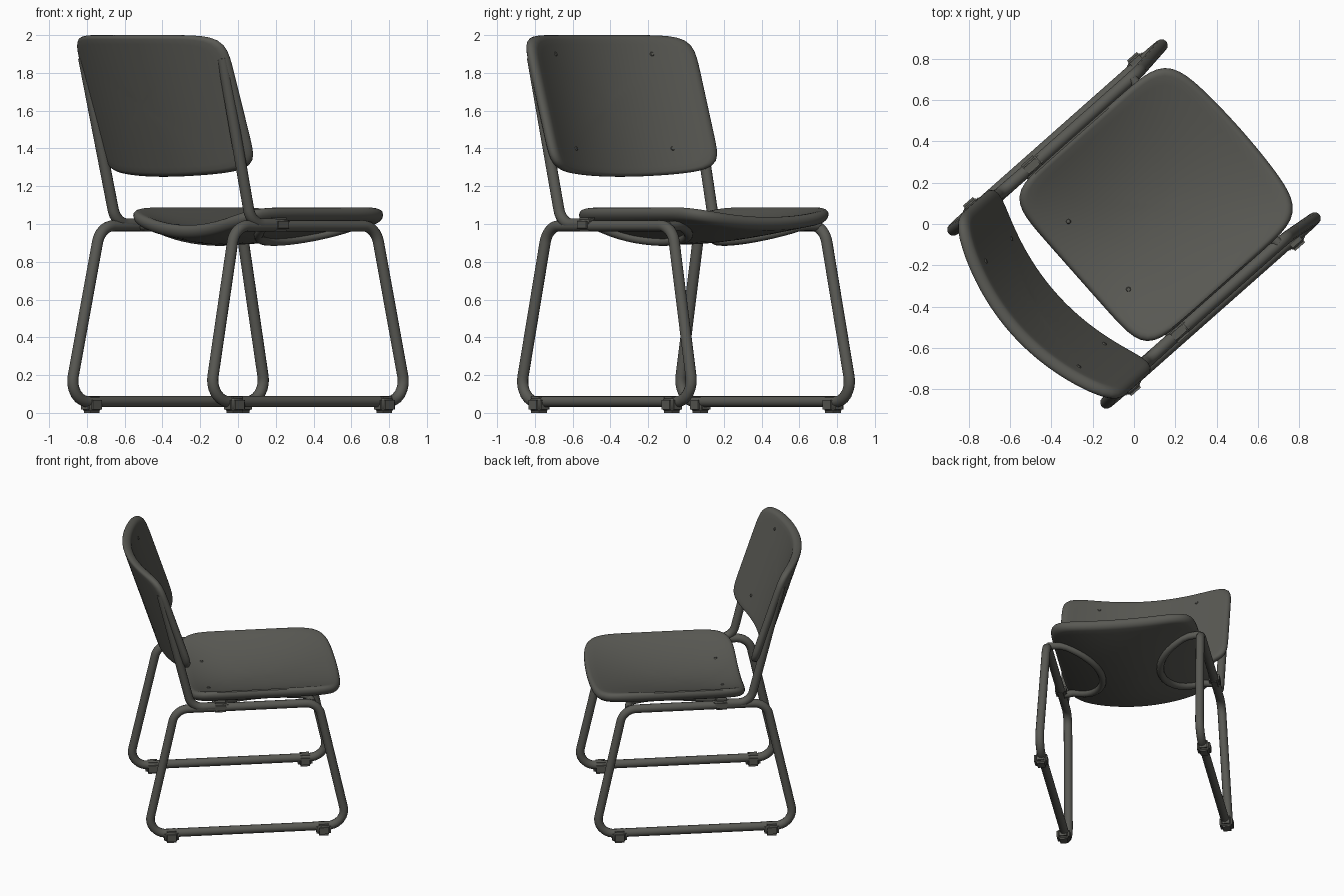
import bpy, bmesh, math
from mathutils import Matrix, Vector

cube = bpy.data.objects.get("Cube")
if cube:
    bpy.data.objects.remove(cube)

# The chair is built facing +x, then turned to its diagonal pose
TURN = Matrix.Rotation(math.radians(41.5), 4, 'Z')
BACK_HALF = 0.575

grey = bpy.data.materials.new("warm_dark_grey")
grey.use_nodes = True
colour = (0.1, 0.1, 0.088, 1)
grey.diffuse_color = colour
grey.node_tree.nodes["Principled BSDF"].inputs["Base Color"].default_value = colour


def finish(obj, angle=40):
    obj.data.materials.clear()
    obj.data.materials.append(grey)
    obj.matrix_world = TURN
    bpy.ops.object.select_all(action='DESELECT')
    obj.select_set(True)
    bpy.context.view_layer.objects.active = obj
    if obj.type == 'CURVE':
        bpy.ops.object.convert(target='MESH')
    bpy.ops.object.shade_smooth_by_angle(angle=math.radians(angle))


def mesh_object(name, bm):
    bmesh.ops.recalc_face_normals(bm, faces=bm.faces)
    me = bpy.data.meshes.new(name)
    bm.to_mesh(me)
    bm.free()
    obj = bpy.data.objects.new(name, me)
    bpy.context.collection.objects.link(obj)
    finish(obj)


def fillet(points, radius, cyclic):
    """Round every inner corner of a path."""
    pts = [Vector(p) for p in points]
    n, out = len(pts), []
    for i, p in enumerate(pts):
        if not cyclic and i in (0, n - 1):
            out.append(p)
            continue
        d1 = (pts[i - 1] - p).normalized()
        d2 = (pts[(i + 1) % n] - p).normalized()
        half = d1.angle(d2) / 2
        start = p + d1 * radius / math.tan(half)
        end = p + d2 * radius / math.tan(half)
        centre = p + (d1 + d2).normalized() * radius / math.sin(half)
        for k in range(9):
            ray = start.lerp(end, k / 8) - centre
            out.append(centre + ray.normalized() * radius)
    return out


def tube(name, path, radius=0.03, cyclic=False):
    cu = bpy.data.curves.new(name, 'CURVE')
    cu.dimensions = '3D'
    cu.bevel_depth = radius
    cu.bevel_resolution = 4
    cu.use_fill_caps = True
    sp = cu.splines.new('POLY')
    sp.points.add(len(path) - 1)
    for q, p in zip(sp.points, path):
        q.co = (*p, 1)
    sp.use_cyclic_u = cyclic
    obj = bpy.data.objects.new(name, cu)
    bpy.context.collection.objects.link(obj)
    finish(obj)


def shell(name, half_a, half_b, power, thick, place, count=120):
    """Rounded slab: rings of a soft rectangle, bent by place(a, b, depth)."""
    def ring(k, depth):
        verts = []
        for i in range(count):
            t = 2 * math.pi * i / count
            c, s = math.cos(t), math.sin(t)
            r = (abs(c / half_a) ** power + abs(s / half_b) ** power) ** (-1 / power)
            verts.append(bm.verts.new(place(k * r * c, k * r * s, depth)))
        return verts

    bm = bmesh.new()
    face = [0.15, 0.3, 0.45, 0.6, 0.75, 0.87]
    rim = [(1 - 0.06 * (1 - math.sin(t)), 0.5 - 0.5 * math.cos(t))
           for t in (math.pi * j / 8 for j in range(9))]
    profile = [(k, 0) for k in face] + rim + [(k, 1) for k in reversed(face)]
    rings = [ring(k, d * thick) for k, d in profile]
    for r1, r2 in zip(rings, rings[1:]):
        for i in range(count):
            j = (i + 1) % count
            bm.faces.new((r1[i], r1[j], r2[j], r2[i]))
    for r, depth in ((rings[0], 0), (rings[-1], thick)):
        pole = bm.verts.new(place(0, 0, depth))
        for i in range(count):
            bm.faces.new((r[i], r[(i + 1) % count], pole))
    mesh_object(name, bm)


def seat_top(u, v):
    # Dished across, deepest behind the middle, shallower at the front
    g = 1 - 0.6 * max(0, (u + 0.1) / 0.78) ** 2 - 0.3 * max(0, (-0.1 - u) / 0.27) ** 2
    return 1.095 - 0.135 * max(0, 1 - (v / 0.5) ** 2) * g


def seat_place(a, b, depth):
    u = 0.14 + a + 0.035 * max(0, a / 0.5) * (1 - (b / 0.5) ** 2)
    return (u, b, seat_top(u, b) - depth)


def back_front(v, z):
    return -0.375 - 0.33 * (z - 1.35) - 0.155 * (1 - (v / BACK_HALF) ** 2)


def back_place(a, b, depth):
    z = 1.625 + b + 0.04 * (a / BACK_HALF) ** 2 * max(0, -b / 0.38)
    # Push the thickness along the curved surface normal
    slope = -0.31 * a / BACK_HALF ** 2
    length = math.hypot(1, slope)
    return (back_front(a, z) - depth / length, a - depth * slope / length, z)


shell("seat", 0.515, 0.51, 7.5, 0.07, seat_place)
shell("backrest", BACK_HALF, 0.375, 9, 0.06, back_place)


def box(name, centre, size):
    bm = bmesh.new()
    bmesh.ops.create_cube(bm, size=1)
    bmesh.ops.scale(bm, vec=size, verts=bm.verts)
    bmesh.ops.translate(bm, vec=centre, verts=bm.verts)
    bmesh.ops.bevel(bm, geom=bm.edges[:], offset=0.018, segments=3, affect='EDGES')
    mesh_object(name, bm)


def screw(name, centre, normal):
    bm = bmesh.new()
    bmesh.ops.create_cone(bm, cap_ends=True, segments=12, radius1=0.013,
                          radius2=0.009, depth=0.008)
    spin = Vector(normal).to_track_quat('Z', 'Y').to_matrix().to_4x4()
    bmesh.ops.transform(bm, matrix=Matrix.Translation(centre) @ spin, verts=bm.verts)
    mesh_object(name, bm)


for side, s in (("left", 1), ("right", -1)):
    # Closed sled loop: floor rail, two legs and the rail under the seat
    loop = [(0.70, 0.562 * s, 0.06), (0.497, 0.537 * s, 0.99),
            (-0.497, 0.537 * s, 0.99), (-0.70, 0.562 * s, 0.06)]
    tube(side + "_leg_loop", fillet(loop, 0.11, True), cyclic=True)

    # Back upright bending forward into the sleeve, tucked into the backrest
    upright = [(-0.14, 0.537 * s, 1.0), (-0.385, 0.54 * s, 1.0), (-0.6, 0.555 * s, 1.88)]
    tube(side + "_back_upright", fillet(upright, 0.1, False))
    box(side + "_sleeve", (-0.185, 0.537 * s, 0.997), (0.11, 0.075, 0.075))

    # Curved brace under the seat
    brace = []
    for i in range(25):
        t = math.pi * i / 24
        u, v = 0.12 + 0.34 * math.cos(t), 0.535 - 0.33 * math.sin(t)
        brace.append((u, v * s, min(0.99, seat_top(u, v) - 0.078)))
    tube(side + "_seat_brace", brace, 0.025)

    # Floor glides
    for end, e in (("front", 1), ("rear", -1)):
        box(f"{side}_{end}_foot", (0.53 * e, 0.57 * s, 0.043), (0.1, 0.09, 0.086))

    # Screw heads
    screw(side + "_seat_screw", (-0.23, 0.22 * s, seat_top(-0.23, 0.22) + 0.002), (0, 0, 1))
    for level, z in (("upper", 1.9), ("lower", 1.4)):
        v = 0.34 * s
        screw(f"{side}_{level}_back_screw", (back_front(v, z) + 0.002, v, z),
              (1, -0.31 * v / BACK_HALF ** 2, 0.33))
